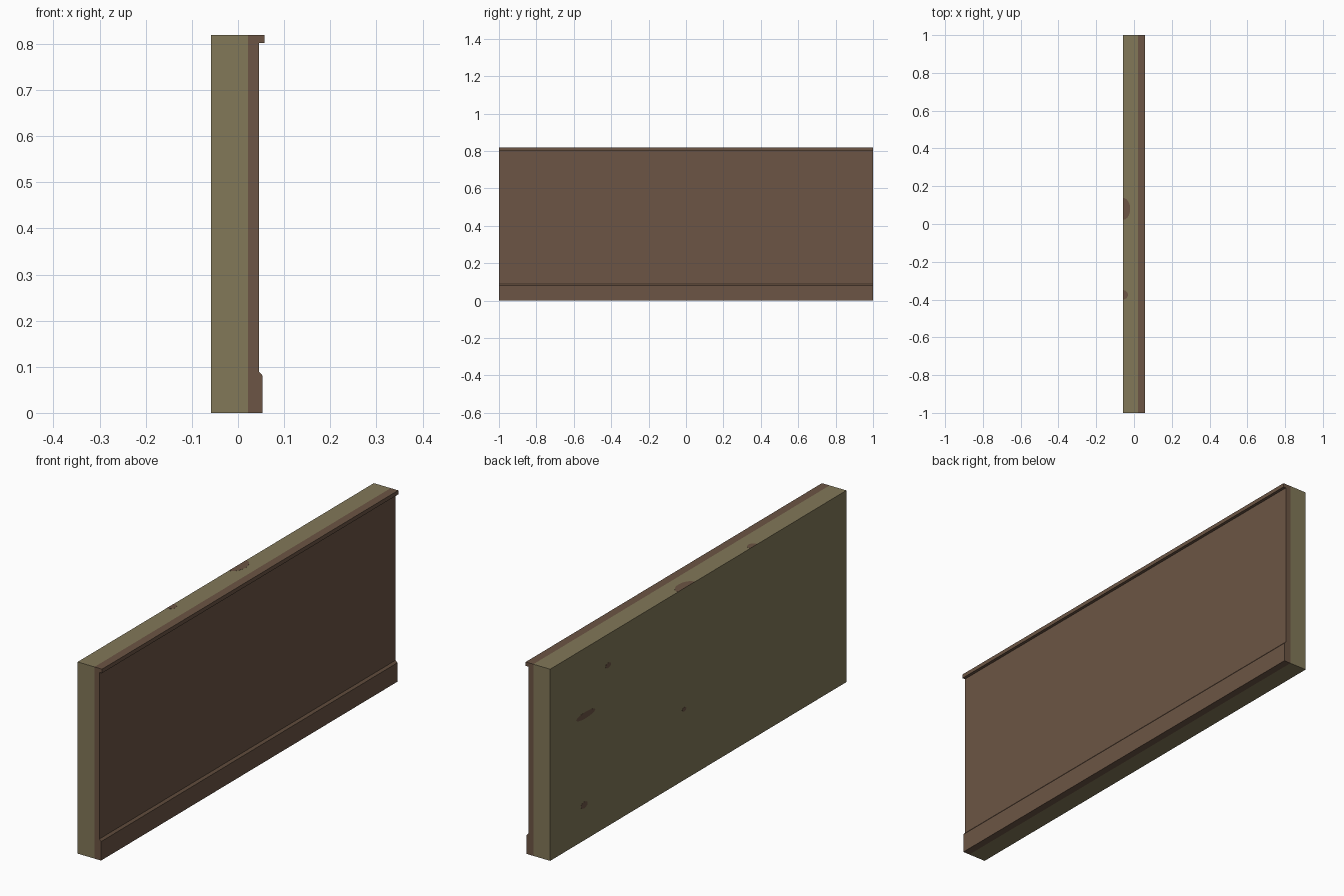
import bpy, bmesh, math
from mathutils import Vector

if "Cube" in bpy.data.objects:
    bpy.data.objects.remove(bpy.data.objects["Cube"])


def material(name, color):
    m = bpy.data.materials.new(name)
    m.diffuse_color = (*color, 1)
    m.use_nodes = True
    m.node_tree.nodes["Principled BSDF"].inputs["Base Color"].default_value = m.diffuse_color
    return m


OLIVE = material("olive plaster", (0.223, 0.188, 0.098))
BROWN = material("brown wood", (0.150, 0.091, 0.058))
BACK, FRONT, TOP = -0.058, 0.0215, 0.819


def extrude(name, points, vector, mat):
    """Closed solid from a flat outline pushed along a vector."""
    bm = bmesh.new()
    face = bm.faces.new([bm.verts.new(p) for p in points])
    new = bmesh.ops.extrude_face_region(bm, geom=[face])["geom"]
    bmesh.ops.translate(bm, vec=Vector(vector),
                        verts=[g for g in new if isinstance(g, bmesh.types.BMVert)])
    bmesh.ops.recalc_face_normals(bm, faces=bm.faces)
    mesh = bpy.data.meshes.new(name)
    bm.to_mesh(mesh)
    bm.free()
    mesh.materials.append(mat)
    ob = bpy.data.objects.new(name, mesh)
    bpy.context.collection.objects.link(ob)
    return ob


def along_wall(name, profile, mat):
    return extrude(name, [(x, -1, z) for x, z in profile], (0, 2, 0), mat)


# Wall core
along_wall("wall_core", [(BACK, 0), (FRONT, 0), (FRONT, TOP), (BACK, TOP)], OLIVE)

# Wood cladding: chamfered skirting, flat panel and projecting top rail
along_wall("wood_cladding", [
    (FRONT, 0), (0.053, 0), (0.053, 0.081), (0.045, 0.090),
    (0.045, 0.802), (0.0575, 0.802), (0.0575, TOP), (FRONT, TOP)], BROWN)

# Brown chips on the back face: centre y, z and half sizes
ring = [2 * math.pi * i / 12 for i in range(12)]
for y, z, ry, rz in [(0.608, 0.686, 0.019, 0.011), (0.76, 0.532, 0.065, 0.014),
                     (0.77, 0.151, 0.023, 0.014), (0.095, 0.302, 0.014, 0.009)]:
    extrude("back_chip", [(BACK - 0.0005, y + ry * math.cos(a), z + rz * math.sin(a))
                          for a in ring], (0.001, 0, 0), BROWN)

# Half-round chips on the top edge
half = [math.pi * (i / 10 - 0.5) for i in range(11)]
for y, ry, rx in [(0.08, 0.058, 0.038), (-0.375, 0.025, 0.026)]:
    extrude("top_chip", [(BACK + rx * math.cos(a), y + ry * math.sin(a), TOP - 0.0005)
                         for a in half], (0, 0, 0.001), BROWN)
